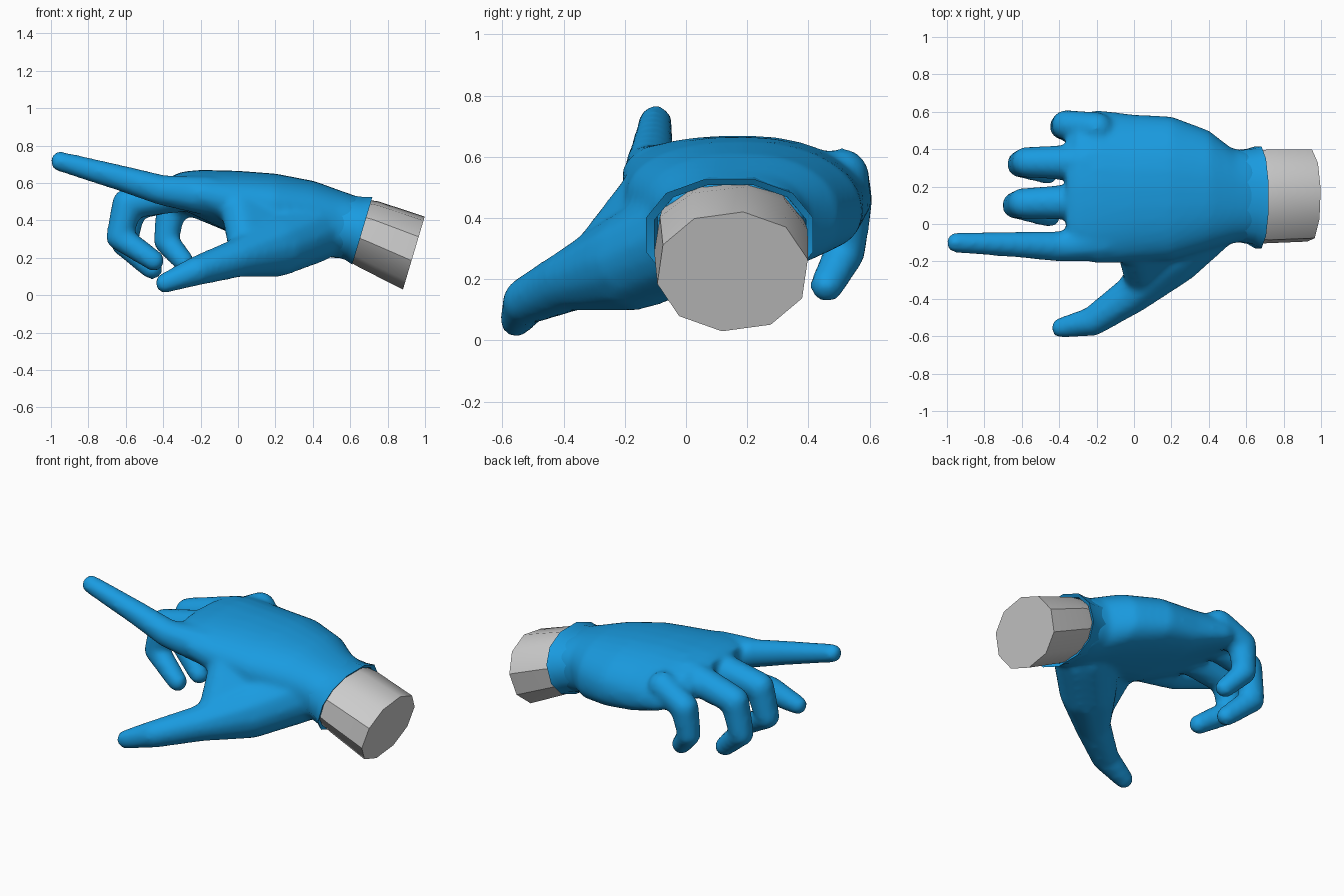
import bpy, bmesh, math
from mathutils import Vector

if "Cube" in bpy.data.objects:
    bpy.data.objects.remove(bpy.data.objects["Cube"])

blue = bpy.data.materials.new("glove_blue")
blue.diffuse_color = (0.01, 0.33, 0.75, 1)
blue.use_nodes = True
blue.node_tree.nodes["Principled BSDF"].inputs["Base Color"].default_value = blue.diffuse_color


def to_object(bm, name, mat=None):
    bmesh.ops.recalc_face_normals(bm, faces=bm.faces)
    me = bpy.data.meshes.new(name)
    bm.to_mesh(me)
    bm.free()
    ob = bpy.data.objects.new(name, me)
    bpy.context.collection.objects.link(ob)
    if mat:
        me.materials.append(mat)
    return ob


def loft(bm, sections, n, power=1.0, phase=0.0):
    """Skin rings of (x, y, z, half width, half height, tilt, droop on outer side)."""
    rings = []
    for x, y, z, ry, rz, tilt, droop in sections:
        ring = []
        for i in range(n):
            a = 2 * math.pi * (i + phase) / n
            c, s = math.cos(a), math.sin(a)
            c = math.copysign(abs(c) ** power, c)
            s = math.copysign(abs(s) ** power, s)
            h = rz * s
            ring.append(bm.verts.new((x + h * math.sin(tilt), y + ry * c,
                                      z + h * math.cos(tilt) - droop * max(0, c) ** 2)))
        rings.append(ring)
    for a, b in zip(rings, rings[1:]):
        for i in range(n):
            j = (i + 1) % n
            bm.faces.new((a[i], a[j], b[j], b[i]))
    bm.faces.new(rings[0])
    bm.faces.new(rings[-1])


def hull(bm, balls):
    """Convex skin around balls (x, y, z, radius)."""
    pts = []
    for x, y, z, r in balls:
        for v in range(1, 8):
            for u in range(12):
                p, t = math.pi * v / 8, 2 * math.pi * u / 12
                d = Vector((math.cos(p), math.sin(p) * math.cos(t), math.sin(p) * math.sin(t)))
                pts.append(bm.verts.new(Vector((x, y, z)) + d * r))
    res = bmesh.ops.convex_hull(bm, input=pts)
    junk = [v for v in pts if not v.link_faces]
    bmesh.ops.delete(bm, geom=junk, context='VERTS')


bm = bmesh.new()
# palm
loft(bm, [
    (0.62, 0.15, 0.355, 0.24, 0.17, 0.28, 0),
    (0.52, 0.15, 0.38, 0.255, 0.18, 0.2, 0),
    (0.40, 0.18, 0.42, 0.32, 0.19, 0.05, 0.02),
    (0.20, 0.19, 0.46, 0.385, 0.19, 0, 0.04),
    (0.00, 0.19, 0.49, 0.395, 0.175, 0, 0.06),
    (-0.20, 0.20, 0.54, 0.41, 0.13, 0, 0.08),
    (-0.30, 0.20, 0.56, 0.385, 0.10, 0, 0.08),
    (-0.36, 0.16, 0.56, 0.31, 0.075, 0, 0.05)], 32, 0.85)

# fingers and thumb as chains of rounded segments
digits = [
    [(-0.15, -0.09, 0.53, 0.11), (-0.4, -0.12, 0.56, 0.083), (-0.62, -0.11, 0.625, 0.071),
     (-0.95, -0.1, 0.715, 0.055)],
    [(-0.25, 0.12, 0.55, 0.1), (-0.59, 0.11, 0.49, 0.084), (-0.635, 0.1, 0.31, 0.072),
     (-0.45, 0.04, 0.185, 0.058)],
    [(-0.25, 0.33, 0.56, 0.1), (-0.57, 0.33, 0.48, 0.084), (-0.61, 0.32, 0.28, 0.072),
     (-0.46, 0.27, 0.14, 0.058)],
    [(-0.2, 0.51, 0.54, 0.09), (-0.36, 0.53, 0.46, 0.082), (-0.385, 0.52, 0.29, 0.068),
     (-0.29, 0.46, 0.18, 0.057)],
    [(0.4, 0.03, 0.35, 0.18), (0.2, -0.17, 0.26, 0.165), (0.0, -0.37, 0.2, 0.105),
     (-0.22, -0.52, 0.13, 0.08), (-0.39, -0.555, 0.065, 0.055)],
]
for chain in digits:
    for a, b in zip(chain, chain[1:]):
        hull(bm, (a, b))
# web between thumb and index finger
hull(bm, [(0.05, -0.3, 0.24, 0.1), (0.0, -0.1, 0.5, 0.1), (0.35, 0.05, 0.4, 0.16)])

glove = to_object(bm, "gloved_hand", blue)
rm = glove.modifiers.new("union", 'REMESH')
rm.mode = 'VOXEL'
rm.voxel_size = 0.017
rm.use_smooth_shade = True
sm = glove.modifiers.new("soften", 'SMOOTH')
sm.factor = 0.5
sm.iterations = 8

# flared cuff with a recessed opening
bm = bmesh.new()
loft(bm, [
    (0.54, 0.15, 0.375, 0.25, 0.172, 0.22, 0),
    (0.62, 0.148, 0.357, 0.262, 0.18, 0.27, 0),
    (0.665, 0.142, 0.345, 0.282, 0.195, 0.29, 0),
    (0.655, 0.145, 0.345, 0.255, 0.175, 0.29, 0),
    (0.60, 0.145, 0.36, 0.245, 0.165, 0.29, 0)], 12, 0.9, 0.5)
cuff = to_object(bm, "glove_cuff", blue)

# forearm stump
bm = bmesh.new()
loft(bm, [
    (0.60, 0.145, 0.36, 0.245, 0.165, 0.29, 0),
    (0.70, 0.147, 0.325, 0.255, 0.185, 0.29, 0),
    (0.94, 0.152, 0.225, 0.25, 0.205, 0.29, 0)], 10, 0.95, 0.3)
arm = to_object(bm, "forearm", None)

for ob in (cuff, arm):
    bpy.ops.object.select_all(action='DESELECT')
    ob.select_set(True)
    bpy.context.view_layer.objects.active = ob
    bpy.ops.object.shade_smooth_by_angle(angle=math.radians(40))
